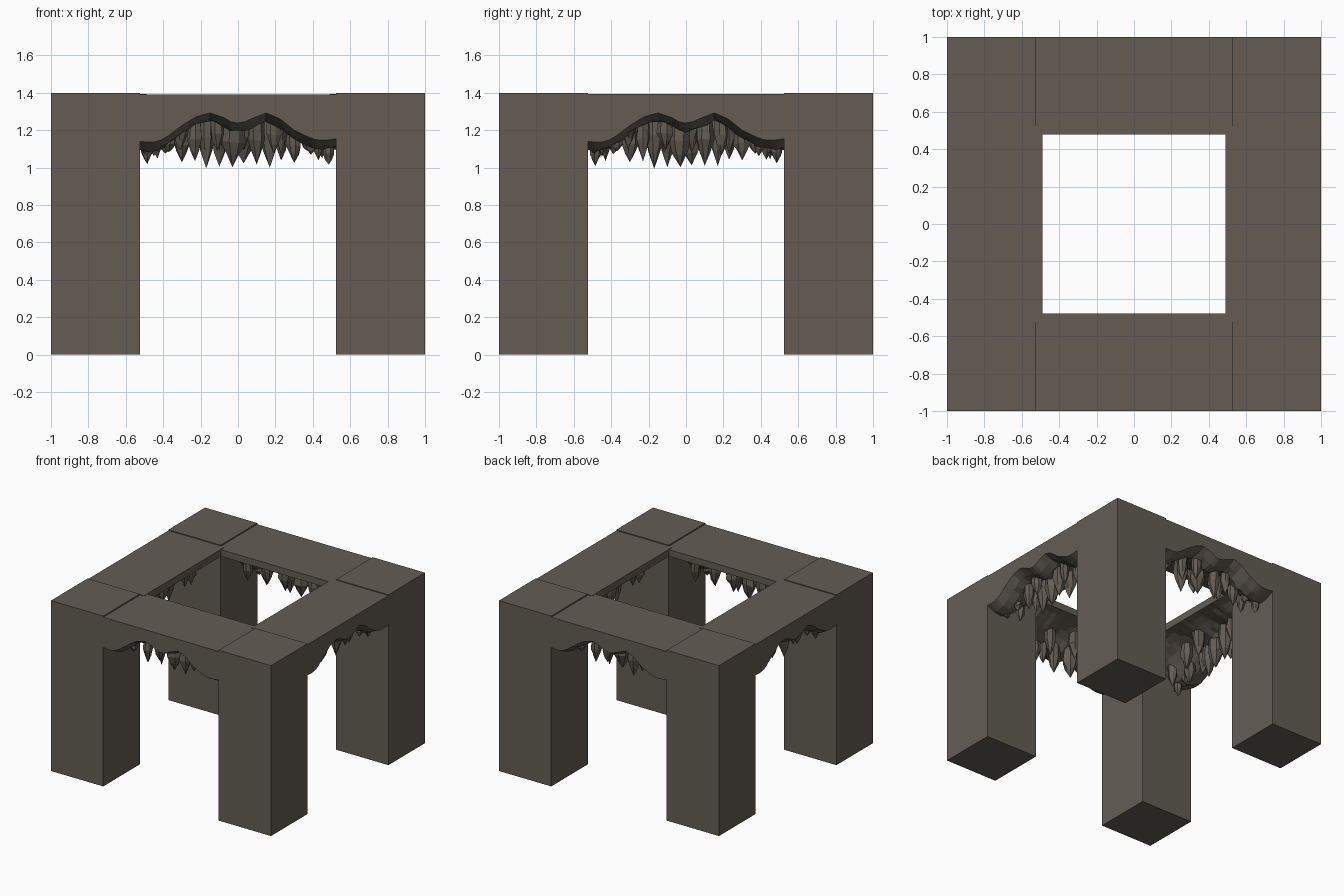
import bpy, bmesh, math, random
from mathutils import Matrix

if "Cube" in bpy.data.objects:
    bpy.data.objects.remove(bpy.data.objects["Cube"])

random.seed(7)
stone = bpy.data.materials.new("grey_brown_stone")
stone.diffuse_color = (0.125, 0.108, 0.088, 1)
stone.use_nodes = True
stone.node_tree.nodes["Principled BSDF"].inputs["Base Color"].default_value = stone.diffuse_color

P = 0.525          # inner face of the pillars
DEPTH = 0.52       # beam depth from outer face to opening
# outer arch profile: x, z
ARCH = [(-0.525, 1.14), (-0.46, 1.135), (-0.40, 1.15), (-0.30, 1.225), (-0.22, 1.275),
        (-0.15, 1.292), (-0.08, 1.27), (-0.03, 1.24), (0.02, 1.238), (0.08, 1.265),
        (0.15, 1.292), (0.22, 1.265), (0.30, 1.20), (0.40, 1.152), (0.46, 1.145), (0.525, 1.155)]


def arch(x):
    for (x0, z0), (x1, z1) in zip(ARCH, ARCH[1:]):
        if x <= x1:
            return z0 + (z1 - z0) * (x - x0) / (x1 - x0)
    return ARCH[-1][1]


def underside(x, v):
    """Rough vault: dips just behind the arch, then rises to the thin inner edge."""
    a = arch(x)
    dip = 0.045 * math.sin(math.pi * min(v / 0.26, 1))
    t = min(max((v - 0.14) / (DEPTH - 0.14), 0), 1)
    t = t * t * (3 - 2 * t)
    return a - dip + (1.335 - a) * t


def finish(name, bm, matrix=None):
    bmesh.ops.recalc_face_normals(bm, faces=bm.faces)
    me = bpy.data.meshes.new(name)
    bm.to_mesh(me)
    bm.free()
    me.materials.append(stone)
    ob = bpy.data.objects.new(name, me)
    bpy.context.collection.objects.link(ob)
    if matrix:
        ob.matrix_world = matrix
    return ob


def pillar(name, sx, sy):
    bm = bmesh.new()
    w = 1 - P
    bmesh.ops.create_cube(bm, size=1, matrix=Matrix.Translation((sx * (1 + P) / 2, sy * (1 + P) / 2, 0.7))
                          @ Matrix.Diagonal((w, w, 1.4, 1)))
    finish(name, bm)


def beam(name, matrix, top, depth):
    bm = bmesh.new()
    nx, nv = 28, 8
    xs = [-P + 2 * P * i / nx for i in range(nx + 1)]
    vs = [depth * j / nv for j in range(nv + 1)]
    low, high = [], []
    for i, x in enumerate(xs):
        row = []
        for j, v in enumerate(vs):
            n = random.uniform(-0.008, 0.008) if 0 < j < nv and 0 < i < nx else 0
            row.append(bm.verts.new((x, v - 1, underside(x, v) + n)))
        low.append(row)
    c = [bm.verts.new((x, y, top)) for x, y in
         ((-P, -1), (P, -1), (P, depth - 1), (-P, depth - 1))]
    for i in range(nx):
        for j in range(nv):
            bm.faces.new((low[i][j], low[i + 1][j], low[i + 1][j + 1], low[i][j + 1]))
    bm.faces.new(c)
    bm.faces.new([r[0] for r in low] + [c[1], c[0]])
    bm.faces.new([r[-1] for r in low] + [c[2], c[3]])
    bm.faces.new(low[0] + [c[3], c[0]])
    bm.faces.new(low[-1] + [c[2], c[1]])
    finish(name, bm, matrix)


# stalactites on each beam: x, depth, radius, tip height
SPIKES = [(-0.49, 0.16, 0.030, 1.06), (-0.45, 0.26, 0.040, 1.04), (-0.37, 0.17, 0.035, 1.07),
          (-0.31, 0.30, 0.045, 1.08), (-0.23, 0.16, 0.042, 1.03), (-0.17, 0.25, 0.055, 0.99),
          (-0.11, 0.14, 0.045, 1.07), (-0.03, 0.22, 0.068, 1.00), (0.03, 0.34, 0.055, 1.08),
          (0.10, 0.18, 0.055, 1.00), (0.19, 0.16, 0.042, 1.06), (0.23, 0.29, 0.050, 1.07),
          (0.30, 0.20, 0.045, 1.02), (0.39, 0.17, 0.032, 1.06), (0.43, 0.26, 0.040, 1.03),
          (0.485, 0.16, 0.034, 1.00)]


def stalactites(name, matrix):
    bm = bmesh.new()
    for x, v, r, tip in SPIKES:
        tip += random.uniform(0, 0.025)
        root = underside(x, v) + 0.02
        length = root - tip
        sides, spin = 7, random.random() * 6
        rings = []
        for f, s in ((0, 0.85), (0.45, 0.95), (0.7, 0.58)):
            ring = []
            for k in range(sides):
                a = spin + 2 * math.pi * k / sides
                q = r * s * random.uniform(0.8, 1.15)
                px = max(-P, min(P, x + q * math.cos(a)))
                ring.append(bm.verts.new((px, v - 1 + q * math.sin(a),
                                          root - f * length + random.uniform(-0.01, 0.01))))
            rings.append(ring)
        point = bm.verts.new((x, v - 1, tip))
        bm.faces.new(rings[0])
        for k in range(sides):
            m = (k + 1) % sides
            for a, b in zip(rings, rings[1:]):
                bm.faces.new((a[k], a[m], b[m], b[k]))
            bm.faces.new((rings[-1][k], rings[-1][m], point))
    finish(name, bm, matrix)


# four square pillars
for sx, sn in ((-1, "left"), (1, "right")):
    for sy, fn in ((-1, "front"), (1, "back")):
        pillar(f"{fn}_{sn}_pillar", sx, sy)

# four beams with hanging stalactites
for i, side in enumerate(("front", "right", "back", "left")):
    turn = Matrix.Rotation(i * math.pi / 2, 4, 'Z')
    beam(f"{side}_beam", turn, 1.39 + 0.003 * (i % 2), 0.51 if i % 2 else 0.522)
    stalactites(f"{side}_stalactites", turn)
